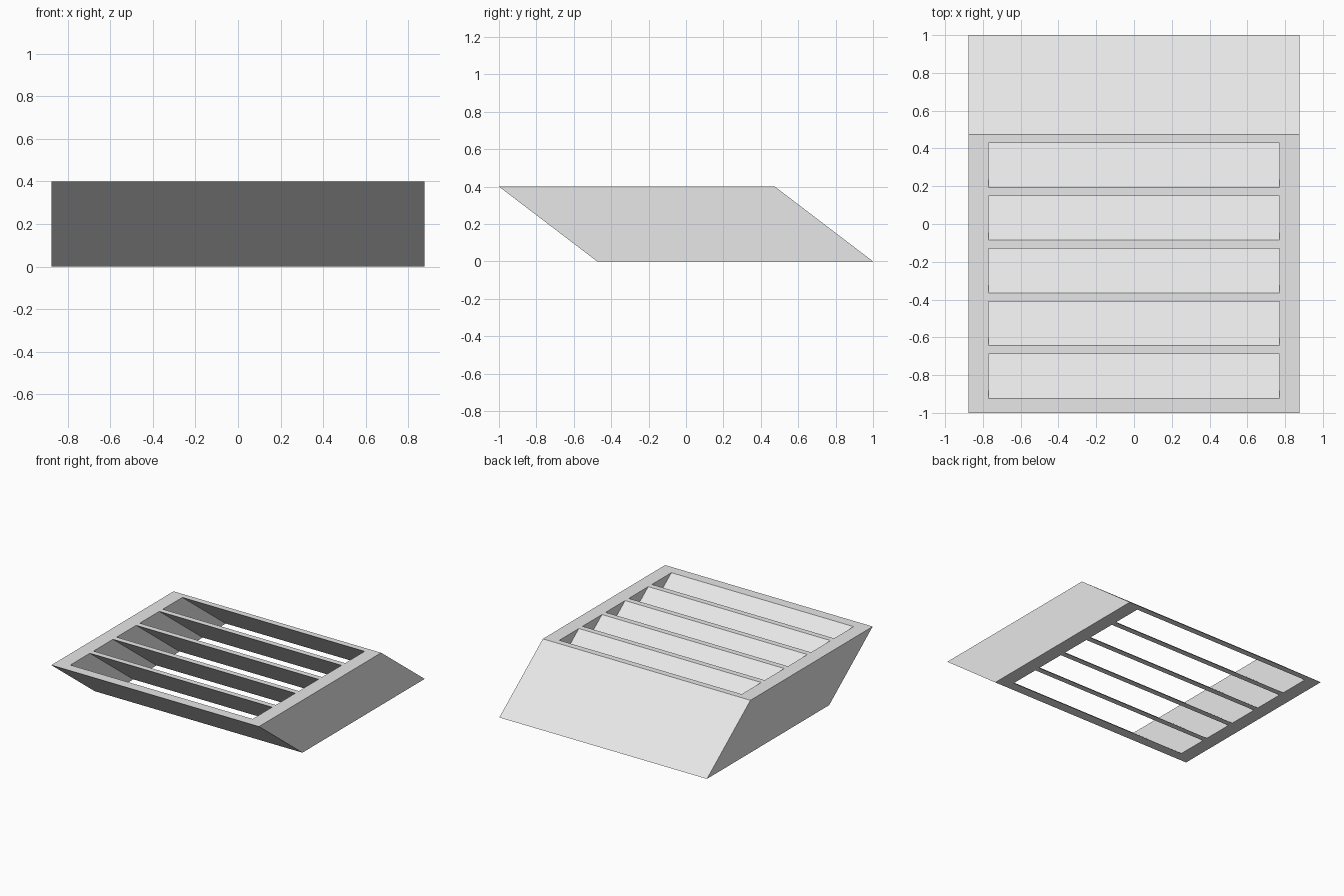
import bpy
import bmesh

if "Cube" in bpy.data.objects:
    bpy.data.objects.remove(bpy.data.objects["Cube"], do_unlink=True)

HALF_X = 0.877      # half width of the block
HEIGHT = 0.4
LEAN = 0.525        # how far the base sits behind the top
SLOT_X = 0.77       # half width of each slot
SLOT_Y = 0.235      # slot length along the top
PITCH = 0.279       # spacing between slots
FIRST = -0.923      # front edge of the first slot
SLOTS = 5

grey = bpy.data.materials.new("light grey")
grey.use_nodes = True
colour = (0.8, 0.8, 0.8, 1)
grey.diffuse_color = colour
grey.node_tree.nodes["Principled BSDF"].inputs["Base Color"].default_value = colour

# Grid lines of the louvred frame
xs = [-HALF_X, -SLOT_X, SLOT_X, HALF_X]
ys = [-1.0]
for i in range(SLOTS):
    start = FIRST + i * PITCH
    ys += [start, start + SLOT_Y]
ys.append(1.0 - LEAN)

bm = bmesh.new()
grid = [[bm.verts.new((x, y - 0, HEIGHT)) for x in xs] for y in ys]

# Top face with the slot cells left open
for j in range(len(ys) - 1):
    for i in range(len(xs) - 1):
        is_slot = i == 1 and j % 2 == 1
        if not is_slot:
            bm.faces.new((grid[j][i], grid[j][i + 1],
                          grid[j + 1][i + 1], grid[j + 1][i]))

# Sweep the frame down and back to make the leaning slats
top = list(bm.faces)
swept = bmesh.ops.extrude_face_region(bm, geom=top, use_keep_orig=True)
base = [v for v in swept["geom"] if isinstance(v, bmesh.types.BMVert)]
bmesh.ops.translate(bm, verts=base, vec=(0, LEAN, -HEIGHT))
bmesh.ops.recalc_face_normals(bm, faces=bm.faces)

# Merge the flat strips into clean faces
bmesh.ops.dissolve_limit(bm, angle_limit=0.01, verts=bm.verts, edges=bm.edges)

mesh = bpy.data.meshes.new("slanted_louvre_frame")
bm.to_mesh(mesh)
bm.free()
mesh.materials.append(grey)
frame = bpy.data.objects.new("slanted_louvre_frame", mesh)
bpy.context.collection.objects.link(frame)
